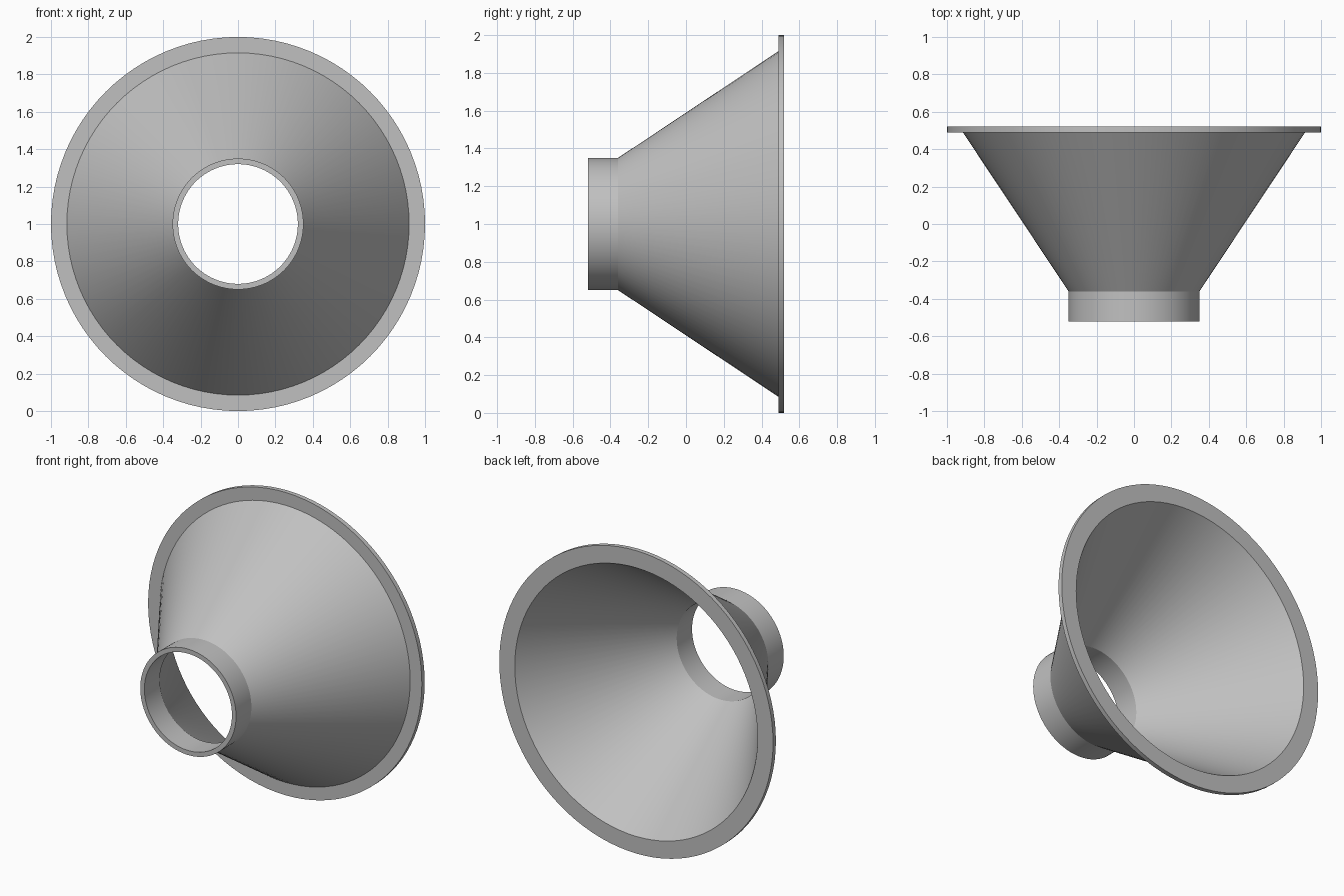
import bpy, bmesh, math
from mathutils import Matrix, Vector

default = bpy.data.objects.get("Cube")
if default:
    bpy.data.objects.remove(default, do_unlink=True)

SEGMENTS = 96

# Single flat grey
grey = bpy.data.materials.new("plain grey")
grey.use_nodes = True
colour = (0.53, 0.53, 0.53, 1)
grey.diffuse_color = colour
grey.node_tree.nodes["Principled BSDF"].inputs["Base Color"].default_value = colour

# Closed wall section as (radius, y): neck, cone and rim flange
section = [
    (0.35, -0.52), (0.35, -0.36),
    (0.915, 0.49), (1.0, 0.49),
    (1.0, 0.52), (0.887, 0.52),
    (0.32, -0.36), (0.32, -0.52),
]

# Revolve the section about the horizontal funnel axis
bm = bmesh.new()
verts = [bm.verts.new((r, y, 0)) for r, y in section]
edges = [bm.edges.new((v, verts[(i + 1) % len(verts)])) for i, v in enumerate(verts)]
bmesh.ops.spin(bm, geom=verts + edges, cent=(0, 0, 0), axis=(0, 1, 0),
               angle=math.tau, steps=SEGMENTS)
bmesh.ops.remove_doubles(bm, verts=bm.verts, dist=0.0005)
bmesh.ops.recalc_face_normals(bm, faces=bm.faces)
bmesh.ops.transform(bm, matrix=Matrix.Translation(Vector((0, 0, 1))), verts=bm.verts)

mesh = bpy.data.meshes.new("flanged_funnel")
bm.to_mesh(mesh)
bm.free()
mesh.materials.append(grey)
funnel = bpy.data.objects.new("flanged_funnel", mesh)
bpy.context.collection.objects.link(funnel)

# Smooth round walls, crisp rims and neck
bpy.ops.object.select_all(action="DESELECT")
funnel.select_set(True)
bpy.context.view_layer.objects.active = funnel
bpy.ops.object.shade_smooth_by_angle(angle=math.radians(30))
